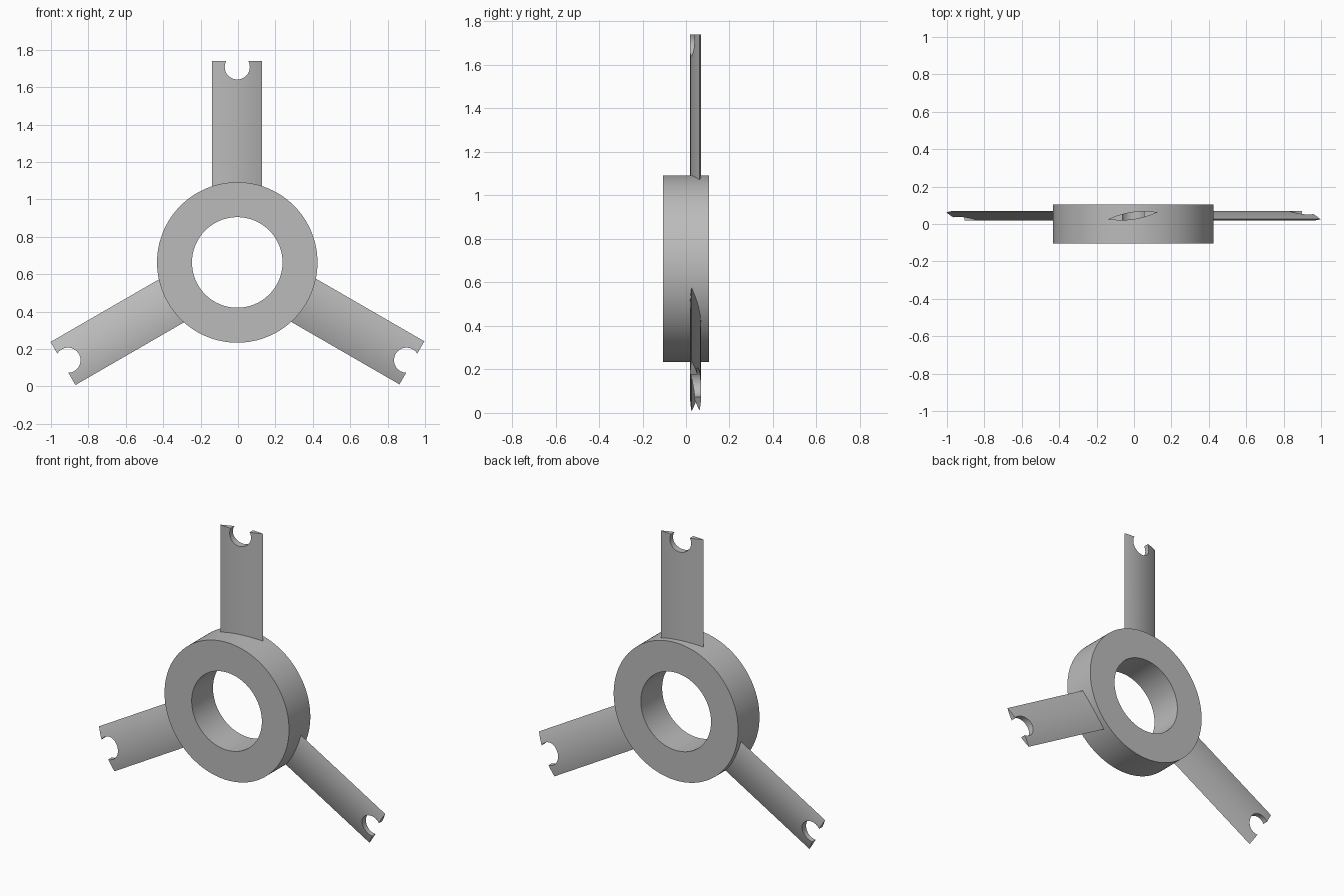
import bpy, bmesh, math
from mathutils import Matrix, Vector

if "Cube" in bpy.data.objects:
    bpy.data.objects.remove(bpy.data.objects["Cube"], do_unlink=True)

grey = bpy.data.materials.new("plain grey")
grey.use_nodes = True
COLOUR = (0.5, 0.5, 0.5, 1)
grey.diffuse_color = COLOUR
grey.node_tree.nodes["Principled BSDF"].inputs["Base Color"].default_value = COLOUR

HUB = Vector((-0.004, 0, 0.663))


def make_object(name, bm):
    bmesh.ops.recalc_face_normals(bm, faces=bm.faces)
    mesh = bpy.data.meshes.new(name)
    bm.to_mesh(mesh)
    bm.free()
    mesh.materials.append(grey)
    obj = bpy.data.objects.new(name, mesh)
    bpy.context.collection.objects.link(obj)
    return obj


def smooth(obj):
    bpy.ops.object.select_all(action="DESELECT")
    obj.select_set(True)
    bpy.context.view_layer.objects.active = obj
    bpy.ops.object.shade_smooth_by_angle(angle=math.radians(30))


# Hub ring: rectangular section spun around the y axis
bm = bmesh.new()
inner, outer, half = 0.242, 0.429, 0.105
section = [bm.verts.new(p) for p in
           ((inner, -half, 0), (outer, -half, 0), (outer, half, 0), (inner, half, 0))]
edges = [bm.edges.new((section[i], section[(i + 1) % 4])) for i in range(4)]
bmesh.ops.spin(bm, geom=section + edges, cent=(0, 0, 0), axis=(0, 1, 0),
               angle=math.tau, steps=128, use_merge=True)
bmesh.ops.remove_doubles(bm, verts=bm.verts, dist=0.0001)
ring = make_object("hub_ring", bm)
ring.location = HUB
smooth(ring)

# Blade: slanted lens section drawn out from the hub
bm = bmesh.new()
chord, bulge, slant, mid_y, steps = 0.133, 0.021, 0.0185, 0.044, 24
root, tip = 0.36, 1.077


def lens_point(t, side):
    return (-0.002 + chord * t, mid_y + slant * t + side * bulge * (1 - t * t), root)


stations = [-1 + 2 * i / steps for i in range(steps + 1)]
outline = [lens_point(t, 1) for t in stations]
outline += [lens_point(t, -1) for t in reversed(stations[1:-1])]
face = bm.faces.new([bm.verts.new(p) for p in outline])
grown = bmesh.ops.extrude_face_region(bm, geom=[face])
bmesh.ops.translate(bm, vec=(0, 0, tip - root),
                    verts=[g for g in grown["geom"] if isinstance(g, bmesh.types.BMVert)])
blade = make_object("blade_top", bm)

# Round notch through the blade end
bm = bmesh.new()
bmesh.ops.create_cone(bm, cap_ends=True, segments=48, radius1=0.067, radius2=0.067, depth=0.4,
                      matrix=Matrix.Translation((0, 0, 1.045)) @ Matrix.Rotation(math.pi / 2, 4, "X"))
cutter = make_object("notch_cutter", bm)
cutter.hide_render = True
cut = blade.modifiers.new("notch", "BOOLEAN")
cut.operation = "DIFFERENCE"
cut.solver = "EXACT"
cut.object = cutter
bpy.context.view_layer.update()
graph = bpy.context.evaluated_depsgraph_get()
notched = bpy.data.meshes.new_from_object(blade.evaluated_get(graph))
blade.modifiers.clear()
blade.data = notched
bpy.data.objects.remove(cutter, do_unlink=True)
blade.location = HUB
smooth(blade)

# The other two blades, evenly spaced around the hub
for name, turn in (("blade_left", 1), ("blade_right", 2)):
    copy = bpy.data.objects.new(name, blade.data)
    copy.location = HUB
    copy.rotation_euler.y = turn * math.tau / 3
    bpy.context.collection.objects.link(copy)
